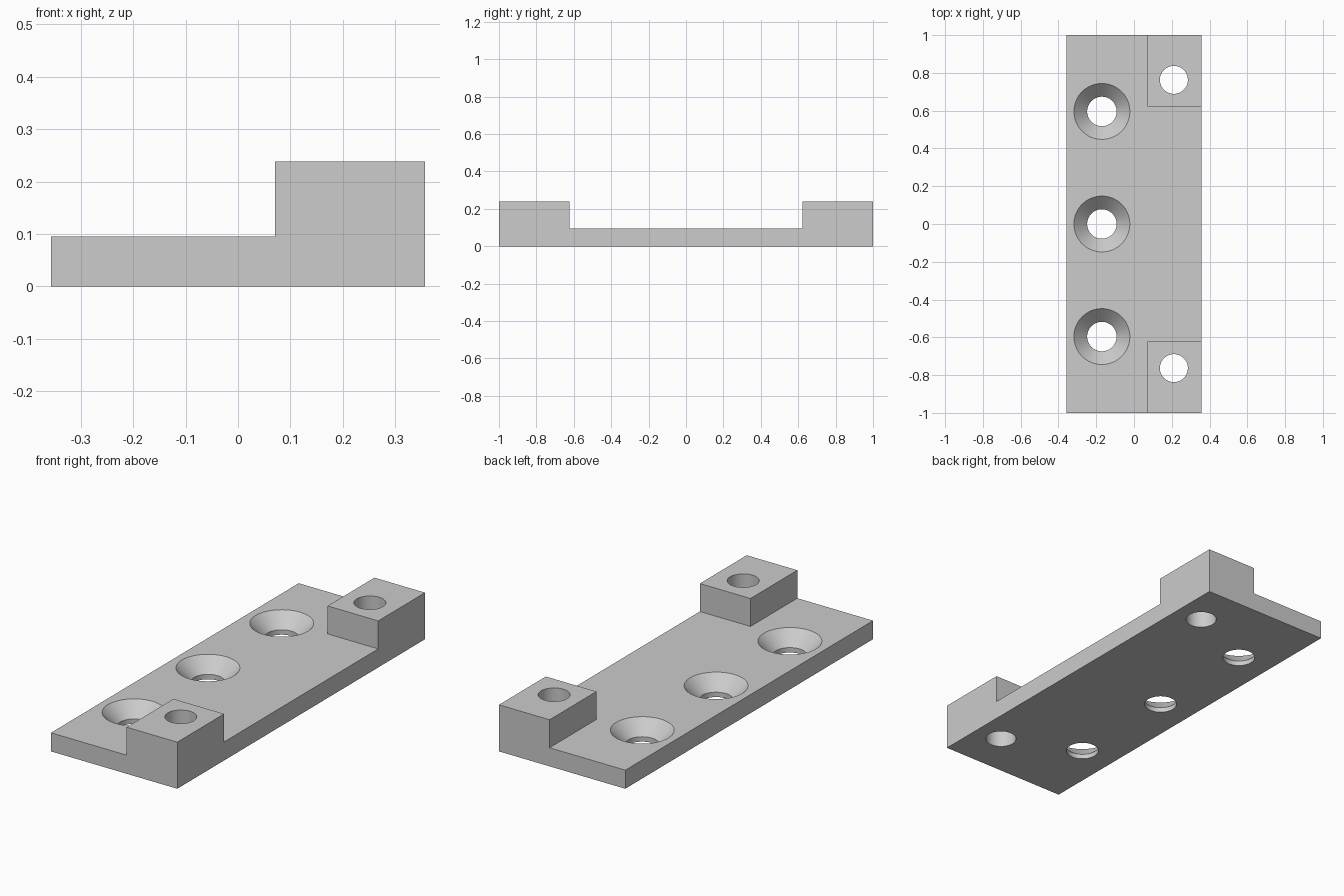
import bpy, bmesh, math
from mathutils import Vector

if "Cube" in bpy.data.objects:
    bpy.data.objects.remove(bpy.data.objects["Cube"])

HALF_W, PLATE_H, BLOCK_H = 0.357, 0.095, 0.238
BLOCK_X, BLOCK_Y = 0.071, 0.622
SEGMENTS = 64

grey = bpy.data.materials.new("light grey")
grey.diffuse_color = (0.604, 0.604, 0.604, 1)
grey.use_nodes = True
grey.node_tree.nodes["Principled BSDF"].inputs["Base Color"].default_value = grey.diffuse_color


def new_object(name, bm):
    bmesh.ops.recalc_face_normals(bm, faces=bm.faces[:])
    mesh = bpy.data.meshes.new(name)
    bm.to_mesh(mesh)
    bm.free()
    obj = bpy.data.objects.new(name, mesh)
    mesh.materials.append(grey)
    bpy.context.collection.objects.link(obj)
    return obj


def raise_faces(bm, faces, height):
    """Extrude a flat region upwards and return its new top faces."""
    out = bmesh.ops.extrude_face_region(bm, geom=faces)["geom"]
    verts = [g for g in out if isinstance(g, bmesh.types.BMVert)]
    bmesh.ops.translate(bm, verts=verts, vec=Vector((0, 0, height)))
    return [g for g in out if isinstance(g, bmesh.types.BMFace)]


def add_lathe(bm, x, y, profile):
    """Closed solid of revolution from (radius, z) points, bottom to top."""
    rings = [[bm.verts.new((x + r * math.cos(2 * math.pi * i / SEGMENTS),
                            y + r * math.sin(2 * math.pi * i / SEGMENTS), z))
              for i in range(SEGMENTS)] for r, z in profile]
    for low, high in zip(rings, rings[1:]):
        for i in range(SEGMENTS):
            j = (i + 1) % SEGMENTS
            bm.faces.new((low[i], low[j], high[j], high[i]))
    bm.faces.new(rings[0][::-1])
    bm.faces.new(rings[-1])


# Base plate, with the two right-hand corners raised into blocks
bm = bmesh.new()
xs, ys = (-HALF_W, BLOCK_X, HALF_W), (-1, -BLOCK_Y, BLOCK_Y, 1)
grid = [[bm.verts.new((x, y, 0)) for y in ys] for x in xs]
for i in range(2):
    for j in range(3):
        bm.faces.new((grid[i][j], grid[i + 1][j], grid[i + 1][j + 1], grid[i][j + 1]))
bottom = bm.faces[:]
# keep the underside while the copy moves up
copy = bmesh.ops.duplicate(bm, geom=bottom)["geom"]
bmesh.ops.reverse_faces(bm, faces=bottom)
top = raise_faces(bm, [g for g in copy if isinstance(g, bmesh.types.BMFace)], PLATE_H)
corners = [f for f in top if f.calc_center_median().x > BLOCK_X
           and abs(f.calc_center_median().y) > BLOCK_Y]
raise_faces(bm, corners, BLOCK_H - PLATE_H)
bmesh.ops.remove_doubles(bm, verts=bm.verts[:], dist=1e-5)
bmesh.ops.dissolve_limit(bm, angle_limit=0.01, verts=bm.verts[:], edges=bm.edges[:])
plate = new_object("mounting_plate", bm)

# Cutter: three countersunk screw holes and two straight block holes
bm = bmesh.new()
slope = (0.148 - 0.078) / (PLATE_H - 0.025)
for y in (-0.596, 0, 0.596):
    add_lathe(bm, -0.17, y, [(0.078, -0.1), (0.078, 0.025),
                             (0.148 + 0.05 * slope, PLATE_H + 0.05)])
for y in (-0.763, 0.763):
    add_lathe(bm, 0.211, y, [(0.074, -0.1), (0.074, BLOCK_H + 0.1)])
cutter = new_object("hole_cutter", bm)
cutter.hide_render = True

cut = plate.modifiers.new("holes", "BOOLEAN")
cut.operation = "DIFFERENCE"
cut.solver = "EXACT"
cut.object = cutter
bpy.context.view_layer.objects.active = plate
plate.select_set(True)
bpy.ops.object.modifier_apply(modifier=cut.name)
bpy.data.objects.remove(cutter)
bpy.ops.object.shade_smooth_by_angle(angle=math.radians(30))
